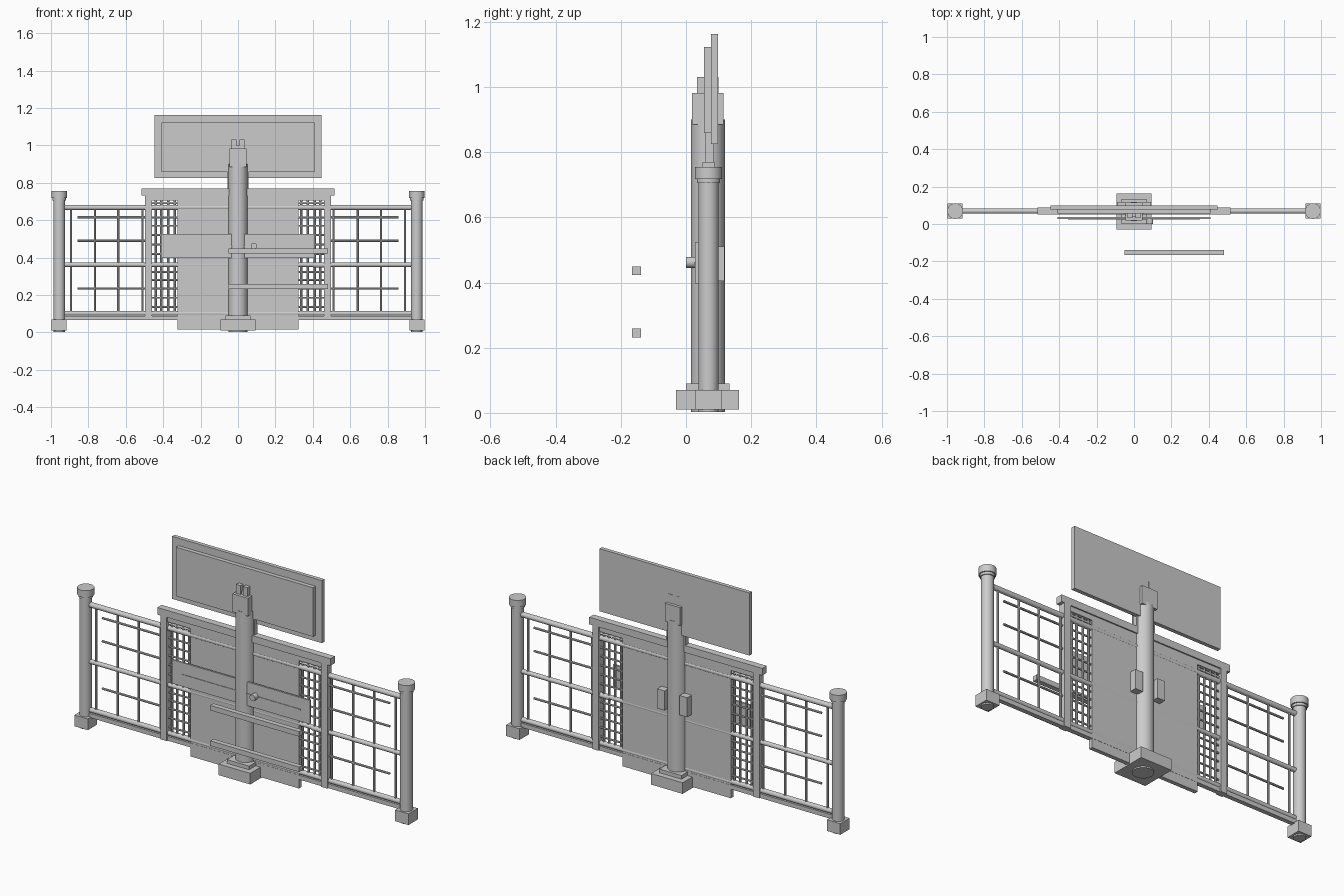
import bpy, math

if "Cube" in bpy.data.objects:
    bpy.data.objects.remove(bpy.data.objects["Cube"])

Y = 0.069  # depth of the fence plane


def box(name, x, y, z, bevel=0.0):
    """Box from (min, max) ranges."""
    bpy.ops.mesh.primitive_cube_add(size=1, location=[(r[0] + r[1]) / 2 for r in (x, y, z)])
    ob = bpy.context.object
    ob.name = name
    ob.scale = [r[1] - r[0] for r in (x, y, z)]
    bpy.ops.object.transform_apply(location=False, rotation=False, scale=True)
    if bevel:
        m = ob.modifiers.new("edge", 'BEVEL')
        m.width = bevel
        m.segments = 1
    return ob


def rod(name, axis, a, b, p, r, sides=12):
    """Cylinder along an axis from a to b; p gives the other two coordinates in order."""
    mid = list(p)
    mid.insert('xyz'.index(axis), (a + b) / 2)
    rot = {'x': (0, math.pi / 2, 0), 'y': (math.pi / 2, 0, 0), 'z': (0, 0, 0)}[axis]
    bpy.ops.mesh.primitive_cylinder_add(vertices=sides, radius=r, depth=b - a,
                                        location=mid, rotation=rot)
    ob = bpy.context.object
    ob.name = name
    bpy.ops.object.shade_smooth_by_angle(angle=math.radians(40))
    return ob


def around(c, h):
    return (c - h, c + h)


def span(s, a, b):
    return tuple(sorted((s * a, s * b)))


# Central post with stepped base and top fork
box("center_base", around(0, .094), (-.03, .163), (.01, .07))
box("center_base_step", around(0, .066), (.0, .133), (.07, .09))
rod("center_post", 'z', .003, .9, (0, .067), .052, 24)
box("center_collar", around(0, .046), (.018, .115), (.885, .982))
for s in (-1, 1):
    box("collar_fork", span(s, .008, .034), (.033, .1), (.98, 1.03))
box("collar_core", around(0, .01), (.04, .095), (.98, 1.0))
box("sign_bracket", around(0, .056), (.06, .085), (.76, .9))

# Sign board
box("sign_board", around(0, .447), (.077, .098), (.825, 1.162))
box("sign_face", around(0, .409), (.055, .077), (.858, 1.122))

# Gate centre panel, header and cross band
box("gate_panel", around(0, .323), (.058, .08), (.016, .71))
box("gate_header", around(0, .516), (.05, .087), (.732, .77))
box("gate_top_frame", around(0, .495), (.058, .08), (.705, .733))
rod("gate_top_bar", 'x', -.47, .47, (Y, .692), .006)
box("cross_band", around(0, .409), (.028, .038), (.397, .525))
box("band_strip", around(0, .352), (.025, .029), (.456, .463))
rod("knob", 'y', 0, .03, (.085, .462), .017, 16)
rod("latch_bar", 'x', .4, .46, (Y, .36), .014)

# Loose rails in front
for z in (.245, .436):
    box("front_bar", (-.05, .48), (-.165, -.138), around(z, .0135))

# Long rails
rod("top_rail", 'x', -.93, .93, (Y, .668), .014, 16)
rod("middle_rail", 'x', -.93, .93, (Y, .362), .012, 16)
box("bottom_rail", around(0, .93), (.057, .081), (.065, .088))
rod("bottom_rail_tube", 'x', -.93, .93, (Y, .102), .013, 16)

for s in (-1, 1):
    # End posts
    box("end_base", around(s * .956, .04), around(Y, .04), (.01, .07))
    rod("end_post", 'z', .003, .73, (s * .956, Y), .031, 24)
    rod("end_cap_collar", 'z', .705, .722, (s * .956, Y), .036, 16)
    rod("end_cap", 'z', .718, .755, (s * .956, Y), .042, 24)

    # Gate stile and clamp block
    box("gate_stile", span(s, .46, .498), (.05, .087), (.065, .735))
    box("rear_clamp", span(s, .045, .09), (.08, .118), (.405, .51))

    # Side bay wire grid
    for x in (.51, .64, .765, .893):
        rod("side_upright", 'z', .1, .66, (s * x, Y), .006, 8)
    for z in (.235, .49, .615):
        a, b = span(s, .46, .857)
        rod("side_wire", 'x', a, b, (Y, z), .006, 8)

    # Dense grid beside the panel
    for x in (.338, .373, .41, .44):
        rod("gate_upright", 'z', .1, .71, (s * x, Y), .006, 8)
    for z in (.135, .185, .235, .28, .322, .42, .47, .52, .57, .615):
        a, b = span(s, .32, .465)
        rod("gate_wire", 'x', a, b, (Y, z), .005, 8)
